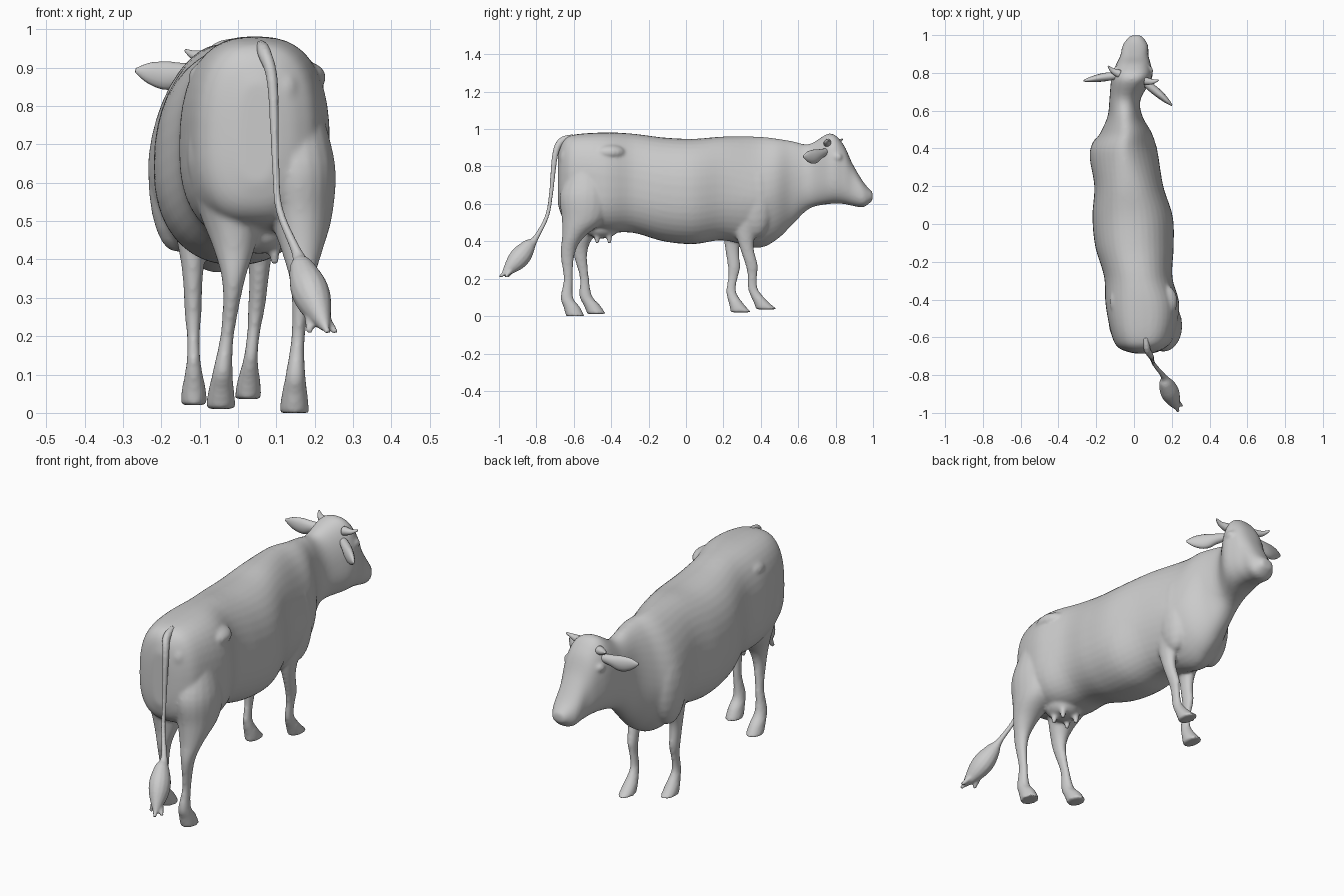
import bpy, bmesh, math
from mathutils import Vector, Matrix

if "Cube" in bpy.data.objects:
    bpy.data.objects.remove(bpy.data.objects["Cube"])

def spline(rows, sub=5):
    # smooth interpolation through rows of numbers
    out = []
    for i in range(len(rows) - 1):
        a, b, c, d = (rows[max(i - 1, 0)], rows[i], rows[i + 1], rows[min(i + 2, len(rows) - 1)])
        for k in range(sub):
            t = k / sub
            out.append([q + t / 2 * (r - p + t * (2*p - 5*q + 4*r - s + t * (3*(q - r) + s - p)))
                        for p, q, r, s in zip(a, b, c, d)])
    return out + [list(rows[-1])]

def circle(n=20):
    return [(math.cos(math.tau * i / n), math.sin(math.tau * i / n)) for i in range(n)]

def skin(bm, rings):
    vs = [[bm.verts.new(p) for p in r] for r in rings]
    n = len(vs[0])
    for a, b in zip(vs, vs[1:]):
        for i in range(n):
            bm.faces.new((a[i], a[(i + 1) % n], b[(i + 1) % n], b[i]))
    bm.faces.new(vs[0][::-1])
    bm.faces.new(vs[-1])

def bell(y, mid, width):
    return math.exp(-((y - mid) / width) ** 2)

def trunk(bm, rows):
    # rows: y, x min, x max, z min, z max; withers pointed, rump and head squarer
    rings = []
    for y, x0, x1, z0, z1 in spline(rows):
        e = .9 + .25 * bell(y, .4, .15) - .16 * bell(y, -.55, .2) - .12 * bell(y, .82, .1)
        zm = z0 + .45 * (z1 - z0)
        rings.append([((x0 + x1) / 2 + (x1 - x0) / 2 * math.copysign(abs(c) ** e, c), y,
                       zm + (z1 - zm if s > 0 else zm - z0) * math.copysign(abs(s) ** e, s))
                      for c, s in circle(40)])
    skin(bm, rings)

def leg(bm, rows, x, bow, step=0, lift=0):
    # rows: z, y, x radius, y radius; the step moves the foot forward
    rings = []
    for z, y, rx, ry in spline(rows):
        k = 1 - z / .8
        xc = x + bow * math.sin(math.pi * k) ** 2
        rings.append([(xc + rx * c, y + step * k + ry * s, z + lift * k) for c, s in circle()])
    skin(bm, rings)

def tube(bm, rows, up=(0, 0, 1)):
    # rows: x, y, z, side radius, up radius
    pts = spline(rows)
    rings = []
    for i, (x, y, z, ra, rb) in enumerate(pts):
        t = Vector(pts[min(i + 1, len(pts) - 1)][:3]) - Vector(pts[max(i - 1, 0)][:3])
        s = t.cross(Vector(up)).normalized()
        u = s.cross(t).normalized()
        rings.append([Vector((x, y, z)) + s * ra * c + u * rb * d for c, d in circle(14)])
    skin(bm, rings)

def bump(bm, loc, size):
    bmesh.ops.create_uvsphere(bm, u_segments=20, v_segments=12, radius=1,
                              matrix=Matrix.Translation(loc) @ Matrix.Diagonal((*size, 1)))

def finish(bm, name, voxel=0, smooth=8):
    bmesh.ops.recalc_face_normals(bm, faces=bm.faces)
    me = bpy.data.meshes.new(name)
    bm.to_mesh(me)
    bm.free()
    bpy.context.collection.objects.link(ob := bpy.data.objects.new(name, me))
    me.polygons.foreach_set("use_smooth", [True] * len(me.polygons))
    if voxel:
        m = ob.modifiers.new("blend", 'REMESH')
        m.mode, m.voxel_size, m.use_smooth_shade = 'VOXEL', voxel, True
        ob.modifiers.new("soften", 'SMOOTH').iterations = smooth

# torso, neck and head
bm = bmesh.new()
trunk(bm, [(-.685, 0, .1, .6, .86), (-.66, -.075, .16, .53, .935), (-.6, -.115, .21, .49, .97),
           (-.43, -.15, .24, .45, .982), (-.28, -.158, .203, .445, .975), (-.12, -.205, .21, .4, .955),
           (.04, -.22, .205, .385, .948), (.2, -.21, .155, .405, .96), (.38, -.235, .125, .365, .96),
           (.48, -.18, .095, .405, .95), (.57, -.14, .045, .49, .935), (.66, -.13, .035, .575, .92),
           (.77, -.12, .095, .6, .977), (.84, -.097, .09, .6, .92), (.89, -.073, .077, .59, .815),
           (.95, -.058, .073, .583, .715), (.998, -.02, .04, .62, .662)])

# paired hip bones, pin bones, shoulders and eyes
for mid, half, y, z, size in ((.05, .11, -.41, .875, (.07, .09, .045)), (.055, .065, -.635, .84, (.04, .04, .06)),
                              (-.054, .11, .37, .62, (.07, .1, .2)), (-.005, .092, .81, .85, (.016, .025, .02))):
    for side in (-1, 1):
        bump(bm, (mid + side * half, y, z), size)

# hind legs
hind = [(.8, -.53, .07, .08), (.65, -.537, .1, .137), (.52, -.547, .084, .117), (.42, -.605, .053, .058),
        (.33, -.633, .028, .038), (.2, -.63, .018, .025), (.1, -.637, .026, .034), (.05, -.612, .034, .044),
        (0, -.592, .039, .05)]
leg(bm, hind, .147, .02)
leg(bm, hind, -.045, .035, .115, .01)
# front legs
front = [(.65, .32, .065, .1), (.52, .29, .058, .09), (.44, .257, .04, .057), (.36, .247, .027, .038),
         (.26, .257, .022, .033), (.2, .25, .017, .026), (.13, .241, .019, .027), (.06, .272, .032, .041),
         (.02, .295, .035, .057)]
leg(bm, front, -.115, -.003)
leg(bm, front, .026, .03, .14, .016)

# udder with teats
bump(bm, (.055, -.45, .47), (.085, .09, .055))
for x in (.015, .095):
    for y in (-.475, -.41):
        tube(bm, [(x, y, .45, .02, .02), (x, y, .385, .01, .01)], (0, 1, 0))
finish(bm, "cow_body", .008)

# tail with hair tuft
bm = bmesh.new()
tube(bm, [(x, y, z, r, r * .9) for x, y, z, r in (
    (.06, -.6, .955, .018), (.07, -.665, .935, .02), (.09, -.7, .86, .016), (.098, -.722, .65, .011),
    (.108, -.745, .53, .011), (.155, -.805, .415, .016), (.167, -.84, .375, .038), (.185, -.88, .325, .054),
    (.203, -.92, .28, .047), (.228, -.975, .222, .014))], (1, 0, 0))
for x, y in ((.255, -.965), (.235, -.995), (.185, -.955)):
    tube(bm, [(.195, -.91, .28, .026, .026), (x, y, .21, .007, .007)], (1, 0, 0))
finish(bm, "tail", .006, 2)

# ears and horns, mirrored about the slightly turned and tilted head
ear = [(.07, 0, .885, .018, .018), (.12, -.02, .876, .022, .027), (.165, -.04, .866, .021, .038),
       (.21, -.062, .87, .014, .028), (.243, -.078, .874, .004, .006)]
horn = [(.07, .008, .925, .022, .022), (.108, .015, .932, .014, .013), (.138, .032, .945, .004, .004)]
turn = Matrix.Rotation(math.radians(-15.5), 3, 'Z')
for name, side in (("left", -1), ("right", 1)):
    for part, rows, tilt in (("ear", ear, .08), ("horn", horn, 0)):
        bm = bmesh.new()
        tube(bm, [(*(turn @ Vector((side * u, v, w - side * tilt * u)) + Vector((-.012, .768, 0))), a, b)
                  for u, v, w, a, b in rows])
        finish(bm, name + "_" + part)
